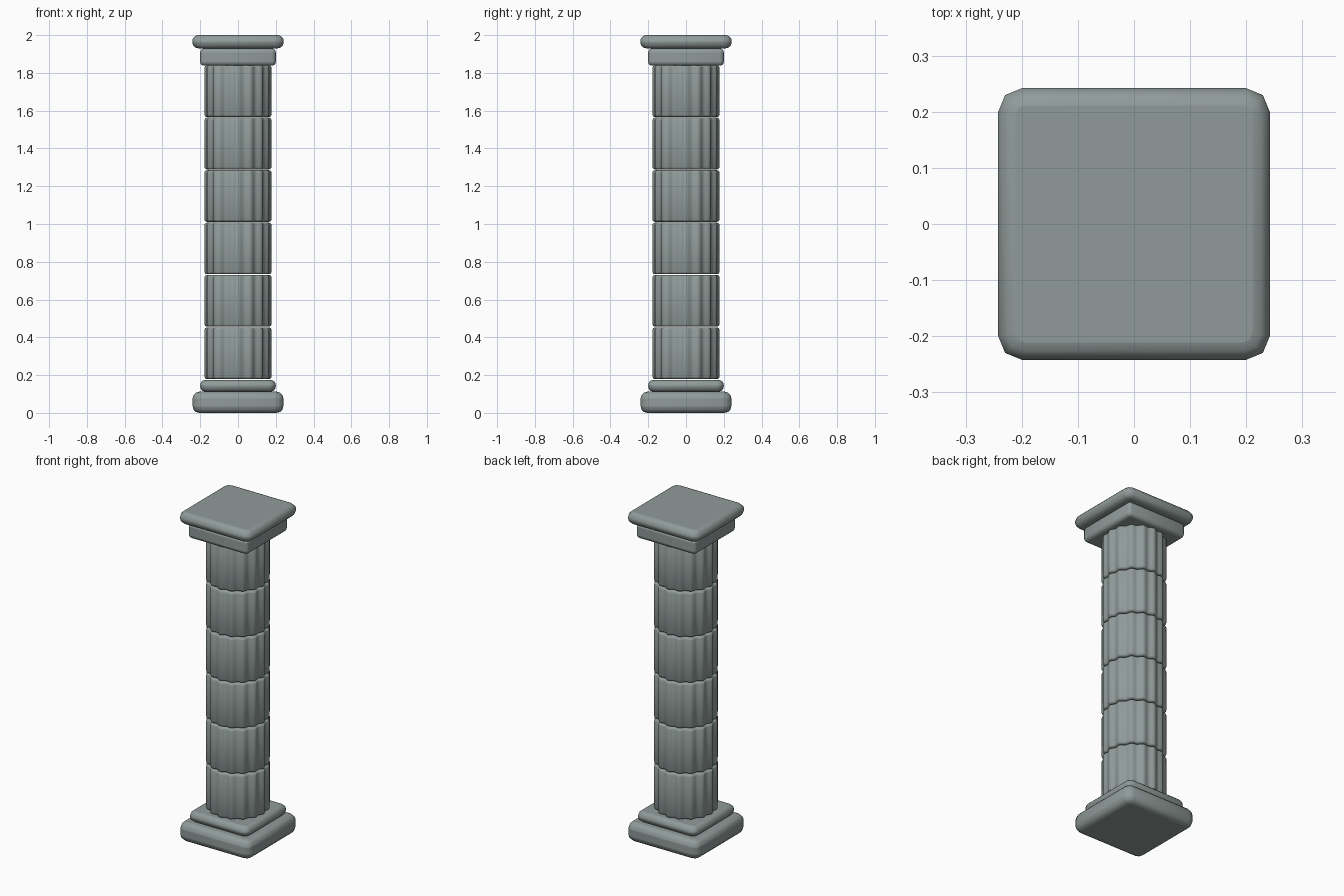
import bpy, bmesh
from math import sin, cos, pi, radians

if "Cube" in bpy.data.objects:
    bpy.data.objects.remove(bpy.data.objects["Cube"])

FLUTES, STEPS = 16, 6

stone = bpy.data.materials.new("grey_green_stone")
stone.diffuse_color = (0.28, 0.33, 0.32, 1)
stone.use_nodes = True
stone.node_tree.nodes["Principled BSDF"].inputs["Base Color"].default_value = stone.diffuse_color


def finish(bm, name):
    bmesh.ops.recalc_face_normals(bm, faces=bm.faces)
    mesh = bpy.data.meshes.new(name)
    bm.to_mesh(mesh)
    bm.free()
    mesh.materials.append(stone)
    obj = bpy.data.objects.new(name, mesh)
    bpy.context.collection.objects.link(obj)
    bpy.ops.object.select_all(action='DESELECT')
    bpy.context.view_layer.objects.active = obj
    obj.select_set(True)
    return obj


def slab(name, half, z0, z1, bevel, corner):
    bm = bmesh.new()
    bmesh.ops.create_cube(bm, size=1)
    for v in bm.verts:
        v.co = (v.co.x * 2 * half, v.co.y * 2 * half, z0 + (v.co.z + 0.5) * (z1 - z0))
    # Cut the upright corners first, then round the top and bottom rims
    upright = [e for e in bm.edges if abs(e.verts[0].co.z - e.verts[1].co.z) > 0.01]
    bmesh.ops.bevel(bm, geom=upright, offset=corner, segments=2, profile=0.5, affect='EDGES')
    obj = finish(bm, name)
    mod = obj.modifiers.new("rounded_edges", 'BEVEL')
    mod.width, mod.segments = bevel, 3
    mod.limit_method, mod.angle_limit = 'ANGLE', radians(60)
    bpy.ops.object.shade_smooth_by_angle(angle=radians(50))


def drum(name, z0, z1):
    # Scalloped rings with rounded top and bottom rims
    bm = bmesh.new()
    n = FLUTES * STEPS
    rings = []
    for z, inset in ((z0, 0.012), (z0 + 0.004, 0.004), (z0 + 0.012, 0),
                     (z1 - 0.012, 0), (z1 - 0.004, 0.004), (z1, 0.012)):
        ring = []
        for i in range(n):
            a = 2 * pi * i / n
            wave = 0.5 + 0.5 * cos(FLUTES * a)
            r = 0.165 + 0.013 * wave - inset
            ring.append(bm.verts.new((r * cos(a), r * sin(a), z)))
        rings.append(ring)
    for lo, hi in zip(rings, rings[1:]):
        for i in range(n):
            j = (i + 1) % n
            bm.faces.new((lo[i], lo[j], hi[j], hi[i]))
    bm.faces.new(rings[0])
    bm.faces.new(rings[-1])
    finish(bm, name)
    bpy.ops.object.shade_smooth_by_angle(angle=radians(40))


# Base
slab("plinth", 0.24, 0.0, 0.112, 0.035, 0.042)
slab("base_step", 0.20, 0.113, 0.174, 0.027, 0.034)

# Shaft of stacked fluted drums
PITCH = 0.2775
for k in range(6):
    z = 0.179 + k * PITCH
    drum(f"shaft_drum_{k + 1}", z, z + PITCH - 0.004)

# Capital
slab("capital_block", 0.20, 1.838, 1.929, 0.02, 0.02)
slab("capital_top", 0.242, 1.930, 2.0, 0.031, 0.042)
